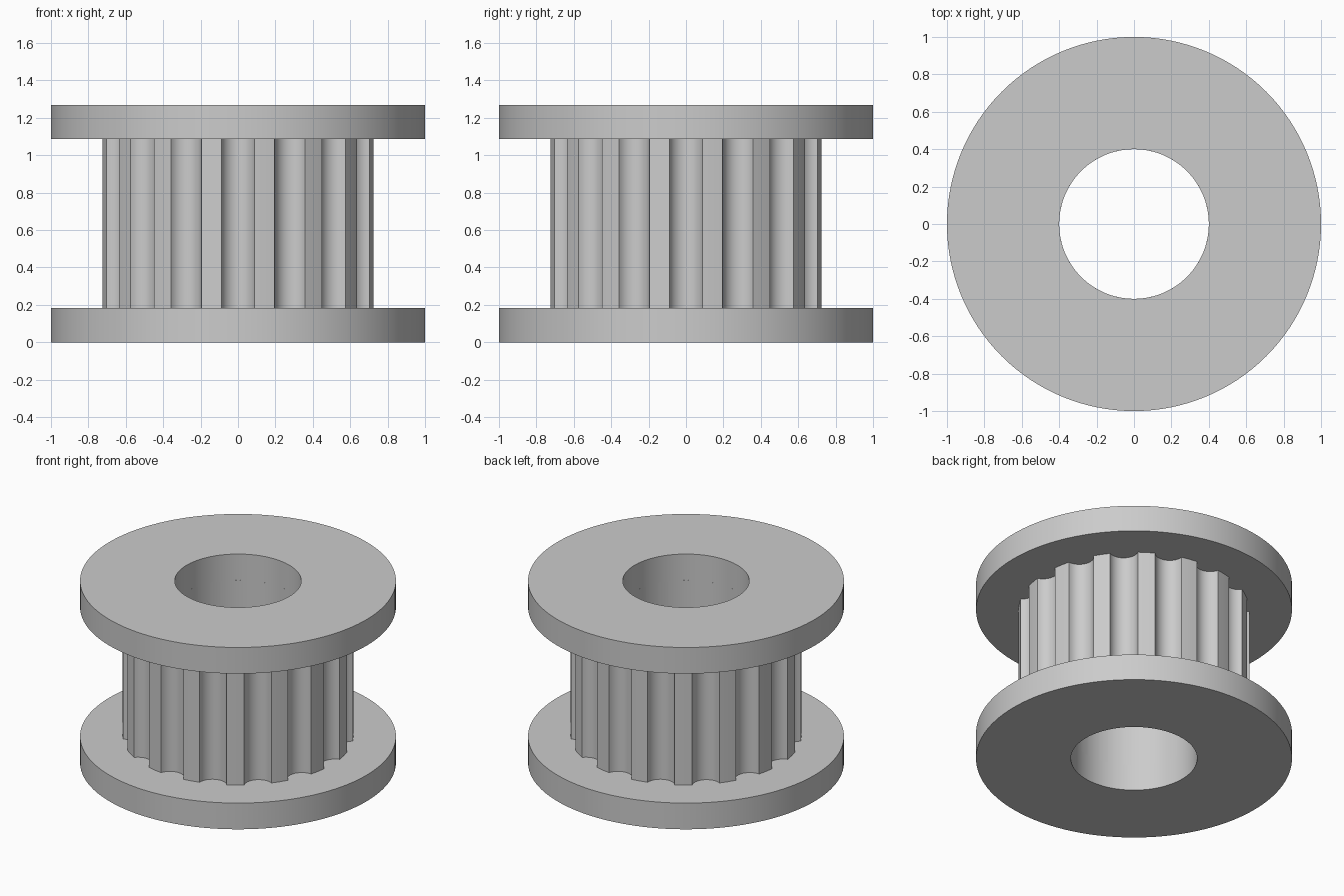
import bpy, bmesh, math

cube = bpy.data.objects.get("Cube")
if cube:
    bpy.data.objects.remove(cube)

BORE, FLANGE, TOOTH_R = 0.4, 1.0, 0.73
HEIGHT, THICK = 1.27, 0.183
TEETH, HALF_GROOVE, DEPTH = 16, math.radians(6.9), 0.065

grey = bpy.data.materials.new("grey metal")
grey.use_nodes = True
colour = (0.6, 0.6, 0.6, 1)
grey.diffuse_color = colour
grey.node_tree.nodes["Principled BSDF"].inputs["Base Color"].default_value = colour


def polar(r, a):
    return r * math.cos(a), r * math.sin(a)


def bored_prism(name, outline, z0, z1):
    """Extrude an outline between two heights, with the round bore through it."""
    bm = bmesh.new()
    inner = [polar(BORE, math.atan2(y, x)) for x, y in outline]
    loops = [[bm.verts.new((x, y, z)) for x, y in ring]
             for ring, z in ((outline, z0), (outline, z1), (inner, z1), (inner, z0))]
    n = len(outline)
    for k in range(4):
        a, b = loops[k], loops[(k + 1) % 4]
        for i in range(n):
            j = (i + 1) % n
            bm.faces.new((a[i], a[j], b[j], b[i]))
    bmesh.ops.recalc_face_normals(bm, faces=bm.faces)
    mesh = bpy.data.meshes.new(name)
    bm.to_mesh(mesh)
    bm.free()
    mesh.materials.append(grey)
    obj = bpy.data.objects.new(name, mesh)
    bpy.context.collection.objects.link(obj)
    bpy.ops.object.select_all(action='DESELECT')
    obj.select_set(True)
    bpy.context.view_layer.objects.active = obj
    bpy.ops.object.shade_smooth_by_angle(angle=math.radians(30))


# Flanges
circle = [polar(FLANGE, math.tau * i / 128) for i in range(128)]
bored_prism("bottom_flange", circle, 0, THICK)
bored_prism("top_flange", circle, HEIGHT - THICK, HEIGHT)

# Toothed hub: round grooves separated by narrow lands
half_chord = TOOTH_R * math.sin(HALF_GROOVE)
mouth = TOOTH_R * math.cos(HALF_GROOVE)
groove_r = (half_chord ** 2 + DEPTH ** 2) / (2 * DEPTH)
centre = mouth - DEPTH + groove_r
sweep = math.asin(half_chord / groove_r)
pitch = math.tau / TEETH
STEPS = 12
outline = []
for t in range(TEETH):
    turn = t * pitch
    for s in range(STEPS + 1):
        a = sweep * (2 * s / STEPS - 1)
        x, y = centre - groove_r * math.cos(a), groove_r * math.sin(a)
        outline.append(polar(math.hypot(x, y), math.atan2(y, x) + turn))
    outline.append(polar(TOOTH_R, turn + pitch / 2))
bored_prism("toothed_hub", outline, THICK, HEIGHT - THICK)
